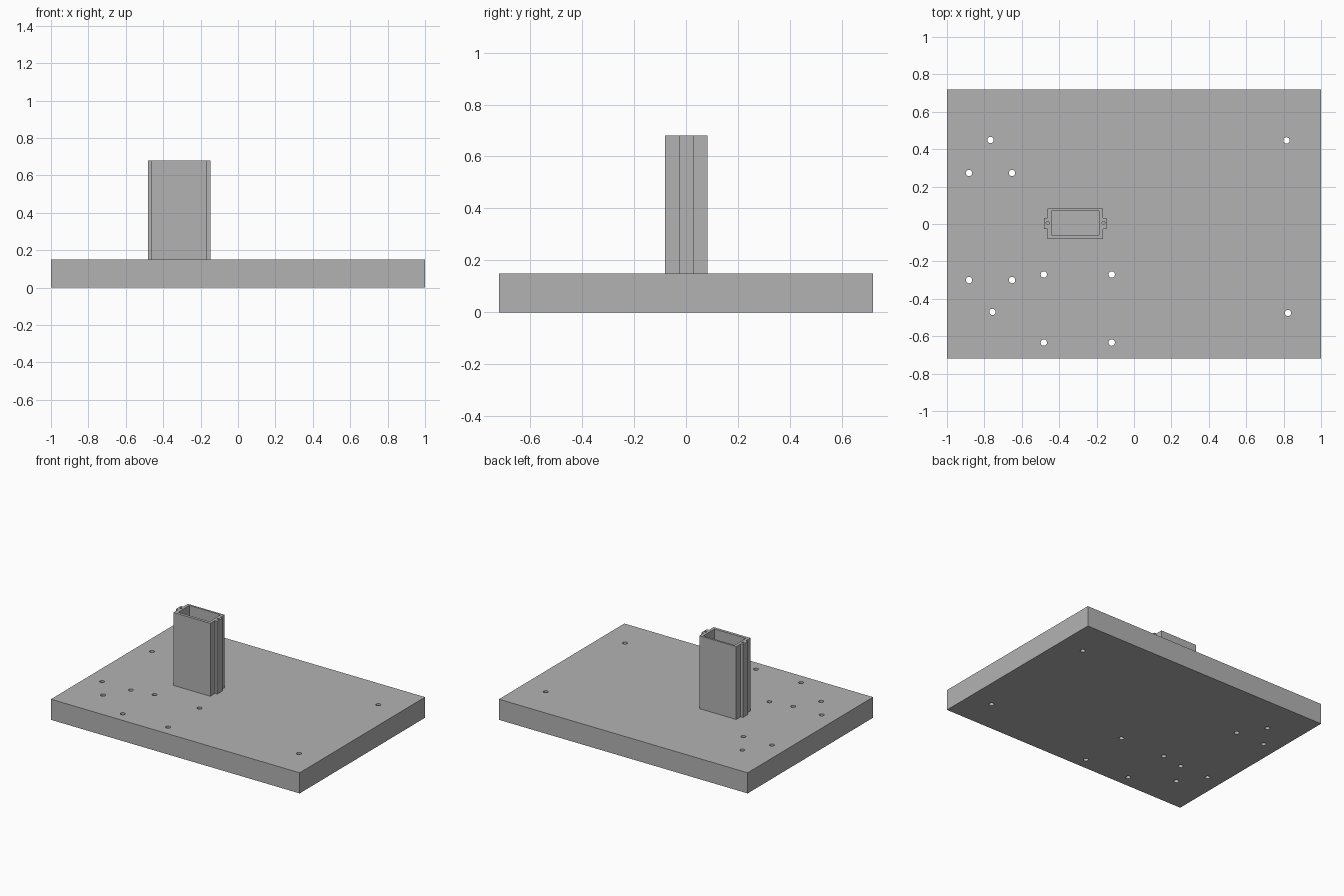
import bpy
from math import cos, sin, tau

if "Cube" in bpy.data.objects:
    bpy.data.objects.remove(bpy.data.objects["Cube"], do_unlink=True)

grey = bpy.data.materials.new("plain grey")
grey.use_nodes = True
grey.diffuse_color = (0.45, 0.45, 0.45, 1)
grey.node_tree.nodes["Principled BSDF"].inputs["Base Color"].default_value = (0.45, 0.45, 0.45, 1)


def rect(x0, x1, y0, y1):
    return [(x0, y0), (x1, y0), (x1, y1), (x0, y1)]


def circle(x, y, r, n=24):
    return [(x + r * cos(tau * i / n), y + r * sin(tau * i / n)) for i in range(n)]


def extrude_profile(name, loops, z0, z1):
    """Solid from closed outlines; loops inside the first become through holes."""
    curve = bpy.data.curves.new(name, "CURVE")
    curve.dimensions = "2D"
    curve.fill_mode = "BOTH"
    curve.extrude = (z1 - z0) / 2
    for loop in loops:
        spline = curve.splines.new("POLY")
        spline.points.add(len(loop) - 1)
        for point, (x, y) in zip(spline.points, loop):
            point.co = (x, y, 0, 1)
        spline.use_cyclic_u = True
    obj = bpy.data.objects.new(name, curve)
    bpy.context.collection.objects.link(obj)
    obj.location.z = (z0 + z1) / 2
    bpy.ops.object.select_all(action="DESELECT")
    obj.select_set(True)
    bpy.context.view_layer.objects.active = obj
    bpy.ops.object.convert(target="MESH")
    obj = bpy.context.object
    obj.data.materials.clear()
    obj.data.materials.append(grey)
    bpy.ops.object.shade_smooth_by_angle(angle=0.5)
    return obj


PLATE_TOP, POST_TOP = 0.15, 0.68

# Base plate with drilled mounting holes
holes = [(-0.767, 0.449), (0.815, 0.447), (-0.757, -0.47), (0.823, -0.476)]
holes += [(x, y) for x in (-0.882, -0.652) for y in (0.273, -0.3)]
holes += [(x, y) for x in (-0.482, -0.119) for y in (-0.27, -0.634)]
extrude_profile("base_plate",
                [rect(-1, 1, -0.72, 0.72)] + [circle(x, y, 0.017) for x, y in holes],
                0, PLATE_TOP)

# Hollow post: rectangular tube with a drilled rib on each narrow side
left, right, front, back = -0.462, -0.166, -0.081, 0.083
rib, rib_front, rib_back = 0.018, -0.027, 0.031
outline = [
    (left, front), (right, front),
    (right, rib_front), (right + rib, rib_front),
    (right + rib, rib_back), (right, rib_back),
    (right, back), (left, back),
    (left, rib_back), (left - rib, rib_back),
    (left - rib, rib_front), (left, rib_front),
]
extrude_profile("hollow_post",
                [outline, rect(-0.44, -0.187, -0.06, 0.069),
                 circle(left, 0.006, 0.008, 16), circle(right + 0.003, 0.006, 0.008, 16)],
                PLATE_TOP, POST_TOP)
